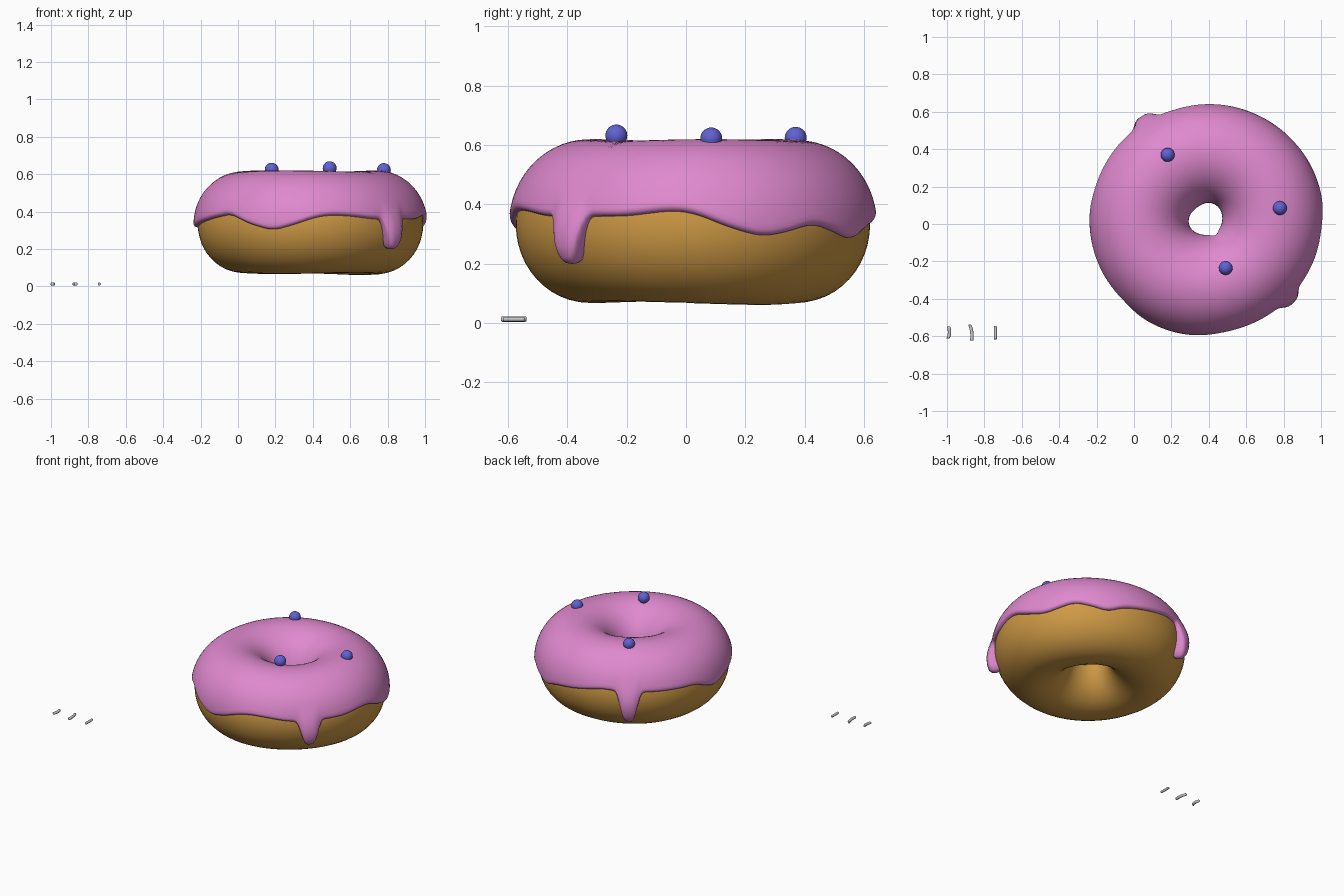
import bpy, bmesh
from math import sin, cos, pi, radians, degrees, asin, exp, sqrt
from mathutils import Vector

if "Cube" in bpy.data.objects:
    bpy.data.objects.remove(bpy.data.objects["Cube"])

CX, CY, CZ = 0.385, 0.025, 0.332      # centre of the ring
MAJOR, RX, RZ = 0.355, 0.245, 0.262   # ring radius, tube half width, tube half height


def material(name, rgb):
    m = bpy.data.materials.new(name)
    m.diffuse_color = (*rgb, 1)
    m.use_nodes = True
    m.node_tree.nodes["Principled BSDF"].inputs["Base Color"].default_value = m.diffuse_color
    return m


def finish(bm, name, mat=None):
    bmesh.ops.recalc_face_normals(bm, faces=bm.faces)
    for f in bm.faces:
        f.smooth = True
    me = bpy.data.meshes.new(name)
    bm.to_mesh(me)
    bm.free()
    ob = bpy.data.objects.new(name, me)
    bpy.context.collection.objects.link(ob)
    if mat:
        me.materials.append(mat)
    return ob


def skin(name, rings, mat=None, loop=True):
    """Join equal closed rings of points; loop closes last to first, else caps."""
    bm = bmesh.new()
    vs = [[bm.verts.new(p) for p in ring] for ring in rings]
    n, m = len(vs), len(vs[0])
    for i in range(n if loop else n - 1):
        a, b = vs[i], vs[(i + 1) % n]
        for j in range(m):
            k = (j + 1) % m
            bm.faces.new((a[j], a[k], b[k], b[j]))
    if not loop:
        bm.faces.new(vs[0])
        bm.faces.new(vs[-1])
    return finish(bm, name, mat)


def ring_point(phi, a, off=0.0):
    """Point on the slightly lumpy dough; a = 0 outside, 90 deg top, 180 deg inside."""
    lump = 0.005 * sin(2 * phi + 0.5) * cos(a) + 0.003 * sin(3 * phi + 1)
    if sin(a) < 0:
        lump += 0.010 * exp(-((degrees(phi) % 360 - 50) / 35) ** 2) * sin(a) ** 2
    r = MAJOR + (RX + off + lump) * cos(a)
    return Vector((CX + r * cos(phi), CY + r * sin(phi), CZ + (RZ + off + lump) * sin(a)))


# Icing hem height by angle around the ring
HEM = [(0, .37), (12, .32), (22, .293), (30, .305), (41, .335), (49, .315), (61, .28),
       (71, .32), (88, .35), (105, .385), (135, .375), (165, .37), (180, .31), (200, .345),
       (216, .37), (226, .385), (238, .335), (251, .30), (262, .33), (273, .37),
       (281, .382), (291, .377), (305, .36), (325, .36), (338, .36), (353, .378), (360, .37)]
DRIPS = [(316.5, .155), (122, .195)]   # angle, extra length


def hem_raw(d):
    d %= 360
    for (d0, z0), (d1, z1) in zip(HEM, HEM[1:]):
        if d0 <= d <= d1:
            return z0 + (z1 - z0) * (d - d0) / (d1 - d0)


def hem(d):
    return sum(hem_raw(d + k) for k in range(-4, 5)) / 9


def drip(d, c):
    x = abs((d - c + 180) % 360 - 180)
    return exp(-(x / 5.7) ** 3.4)


def smooth(x):
    x = min(max(x, 0), 1)
    return x * x * (3 - 2 * x)


dough_mat = material("dough", (0.62, 0.32, 0.06))
icing_mat = material("icing", (0.74, 0.25, 0.62))
ball_mat = material("blue_sugar", (0.12, 0.12, 0.65))

# Dough ring
skin("dough", [[ring_point(2 * pi * i / 96, 2 * pi * j / 48) for j in range(48)]
               for i in range(96)], dough_mat)

# Icing shell with wavy hem, rounded rim and two thick drips
EDGE = [0, .002, .006, .012, .02, .035]
icing = []
for i in range(288):
    d = 360 * i / 288
    phi = radians(d)
    z = hem(d) - sum(length * drip(d, c) for c, length in DRIPS)
    a0 = asin((z - CZ) / RZ)
    dip = ((d - 298 + 180) % 360 - 180) / 25
    a1 = radians(188 - 22 * exp(-dip * dip) + 3 * sin(3 * phi))
    e = [x / 0.25 for x in EDGE]
    mid = [a0 + e[-1] + (a1 - a0 - 2 * e[-1]) * k / 28 for k in range(1, 28)]
    angles = [a0 + x for x in e] + mid + [a1 - x for x in reversed(e)]
    outer, inner = [], []
    for a in angles:
        dist = min(a - a0, a1 - a) * 0.25
        height = CZ + RZ * sin(a)
        bulge = sum(drip(d, c) for c, _ in DRIPS) if a < pi / 2 else 0
        bulge *= smooth((0.46 - height) / 0.2)
        w = 0.02 + 0.02 * bulge
        rim = sqrt(1 - (1 - min(dist / w, 1)) ** 2)
        t = (0.023 + 0.036 * bulge) * max(rim, 0.12)
        outer.append(ring_point(phi, a, t))
        inner.append(ring_point(phi, a, -0.002))
    icing.append(outer + inner[::-1])
skin("icing", icing, icing_mat)

# Sugar balls on top
for k, pos in enumerate([(.18, .37, .624), (.49, -.235, .632), (.78, .085, .622)]):
    bm = bmesh.new()
    bmesh.ops.create_uvsphere(bm, u_segments=32, v_segments=16, radius=0.037)
    bmesh.ops.translate(bm, verts=bm.verts, vec=pos)
    finish(bm, f"sugar_ball_{k + 1}", ball_mat)

# Loose sprinkles: x, y, length, radius, bend, slant
for k, (x, y, length, r, bend, slant) in enumerate([
        (-.990, -.580, .064, .0090, .007, -.002),
        (-.870, -.581, .086, .0090, .006, .010),
        (-.741, -.581, .072, .0080, 0, 0)]):
    rings = []
    h = length / 2
    stations = [(-h, .6), (-h + .001, .82), (-h + .003, 1)]
    stations += [(-h + .003 + (length - .006) * s / 10, 1) for s in range(1, 10)]
    stations += [(-v, s) for v, s in reversed(stations[:3])]
    for v, s in stations:
        cx = x + bend * (0.5 - (v / h) ** 2) - slant * v / length
        rings.append([(cx + r * s * cos(pi * j / 8), y + v, .0125 + r * s * sin(pi * j / 8))
                      for j in range(16)])
    skin(f"sprinkle_{k + 1}", rings, None, loop=False)
